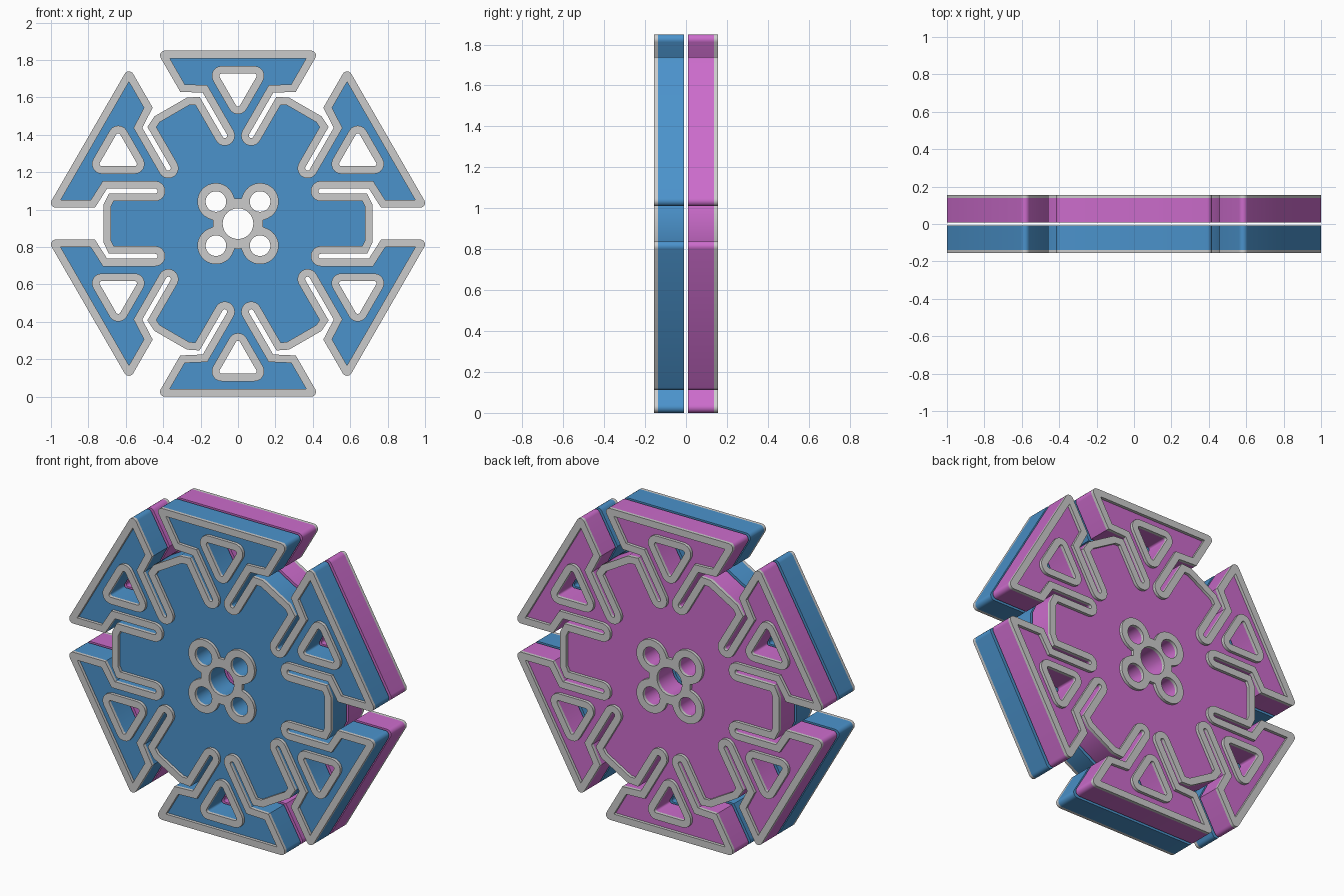
import bpy
from math import sin, cos, pi, sqrt, atan2
from mathutils import Vector, Matrix

if "Cube" in bpy.data.objects:
    bpy.data.objects.remove(bpy.data.objects["Cube"])

CZ = 0.925      # height of the disc centre
RIM = 0.041     # width of the raised grey border


def rot(p, a):
    return Matrix.Rotation(a, 2) @ Vector(p)


def loop(corners, inset=0.0, segs=6):
    """Counter-clockwise corners (x, y, radius) -> inset and rounded outline."""
    out = []
    n = len(corners)
    for i in range(n):
        a, p, b = (Vector(corners[j % n][:2]) for j in (i - 1, i, i + 1))
        r = corners[i][2]
        d0, d1 = (p - a).normalized(), (b - p).normalized()
        n0, n1 = Vector((d0.y, -d0.x)), Vector((d1.y, -d1.x))
        turn = atan2(d0.x * d1.y - d0.y * d1.x, d0.dot(d1))
        s = 1 if turn > 0 else -1
        mitre = (n0 + n1) / (1 + n0.dot(n1))
        p = p - mitre * inset
        if r > 0:
            r = max(r - s * inset, 0)
        if r < 1e-4:
            out.append(p)
            continue
        centre = p - mitre * s * r
        for k in range(segs + 1):
            q = centre + rot(n0, turn * k / segs) * s * r
            if not out or (q - out[-1]).length > 1e-4:
                out.append(q)
    return out


def circle(x, y, r, n=40):
    return [Vector((x + r * cos(2 * pi * k / n), y + r * sin(2 * pi * k / n))) for k in range(n)]


# Disc outline: half of one notch, mirrored, then repeated six times
half = [(0.72, 0.10, 0), (0.69, 0.161, 0), (0.43, 0.161, 0.0129), (0.43, 0.187, 0.0129),
        (0.70, 0.187, 0), (0.765, 0.085, 0), (1.019, 0.085, 0.026)]
notch = [(x, -y, r) for x, y, r in reversed(half)] + half
tri = [(0.1085, 0.802, 0.012), (-0.1085, 0.802, 0.012), (0, 0.614, 0.012)]


def spin(corners, k):
    return [(*rot(c[:2], k * pi / 3), c[2]) for c in corners]


outline = [c for k in range(6) for c in spin(notch, k)]
triangles = [spin(tri, k) for k in range(6)]

# Centre hole, four bolt holes and the clover border around them
B = 0.118
bolts = [(sx * B, sy * B) for sx in (1, -1) for sy in (1, -1)]
round_holes = [circle(0, 0, 0.082)] + [circle(x, y, 0.055) for x, y in bolts]
clover = []
for k in range(144):
    u = Vector((cos(2 * pi * k / 144), sin(2 * pi * k / 144)))
    r = 0.135
    for b in bolts:
        t = u.dot(b)
        h = 0.099 ** 2 - (2 * B * B - t * t)
        if t > 0 and h > 0:
            r = max(r, t + sqrt(h))
    clover.append(u * r)

plate_loops = [loop(outline)] + [loop(t) for t in triangles] + round_holes
rim_loops = ([loop(outline), loop(outline, RIM)]
             + [loop(t, d) for t in triangles for d in (0, -RIM)]
             + [clover] + round_holes)


def slab(name, loops, y0, y1, mat=None):
    """Filled flat curve with holes, extruded from y0 to y1."""
    cu = bpy.data.curves.new(name, 'CURVE')
    cu.dimensions = '2D'
    cu.fill_mode = 'BOTH'
    cu.extrude = abs(y1 - y0) / 2
    for pts in loops:
        sp = cu.splines.new('POLY')
        sp.points.add(len(pts) - 1)
        for q, p in zip(sp.points, pts):
            q.co = (p.x, p.y, 0, 1)
        sp.use_cyclic_u = True
    ob = bpy.data.objects.new(name, cu)
    bpy.context.collection.objects.link(ob)
    ob.rotation_euler = (pi / 2, 0, 0)
    ob.location = (0, (y0 + y1) / 2, CZ)
    bpy.ops.object.select_all(action='DESELECT')
    ob.select_set(True)
    bpy.context.view_layer.objects.active = ob
    bpy.ops.object.convert(target='MESH')
    ob = bpy.context.view_layer.objects.active
    bpy.ops.object.transform_apply(location=True, rotation=True, scale=True)
    if mat:
        ob.data.materials.clear()
        ob.data.materials.append(mat)
    bpy.ops.object.shade_smooth_by_angle()
    return ob


def material(name, rgb):
    m = bpy.data.materials.new(name)
    m.diffuse_color = (*rgb, 1)
    m.use_nodes = True
    m.node_tree.nodes["Principled BSDF"].inputs["Base Color"].default_value = m.diffuse_color
    return m


# Front and back plates, each with its raised grey border
for side, s, mat in (("front", -1, material("blue", (0.07, 0.29, 0.60))),
                     ("back", 1, material("purple", (0.60, 0.15, 0.60)))):
    slab(side + "_plate", plate_loops, s * 0.009, s * 0.138, mat)
    slab(side + "_raised_border", rim_loops, s * 0.138, s * 0.156)
